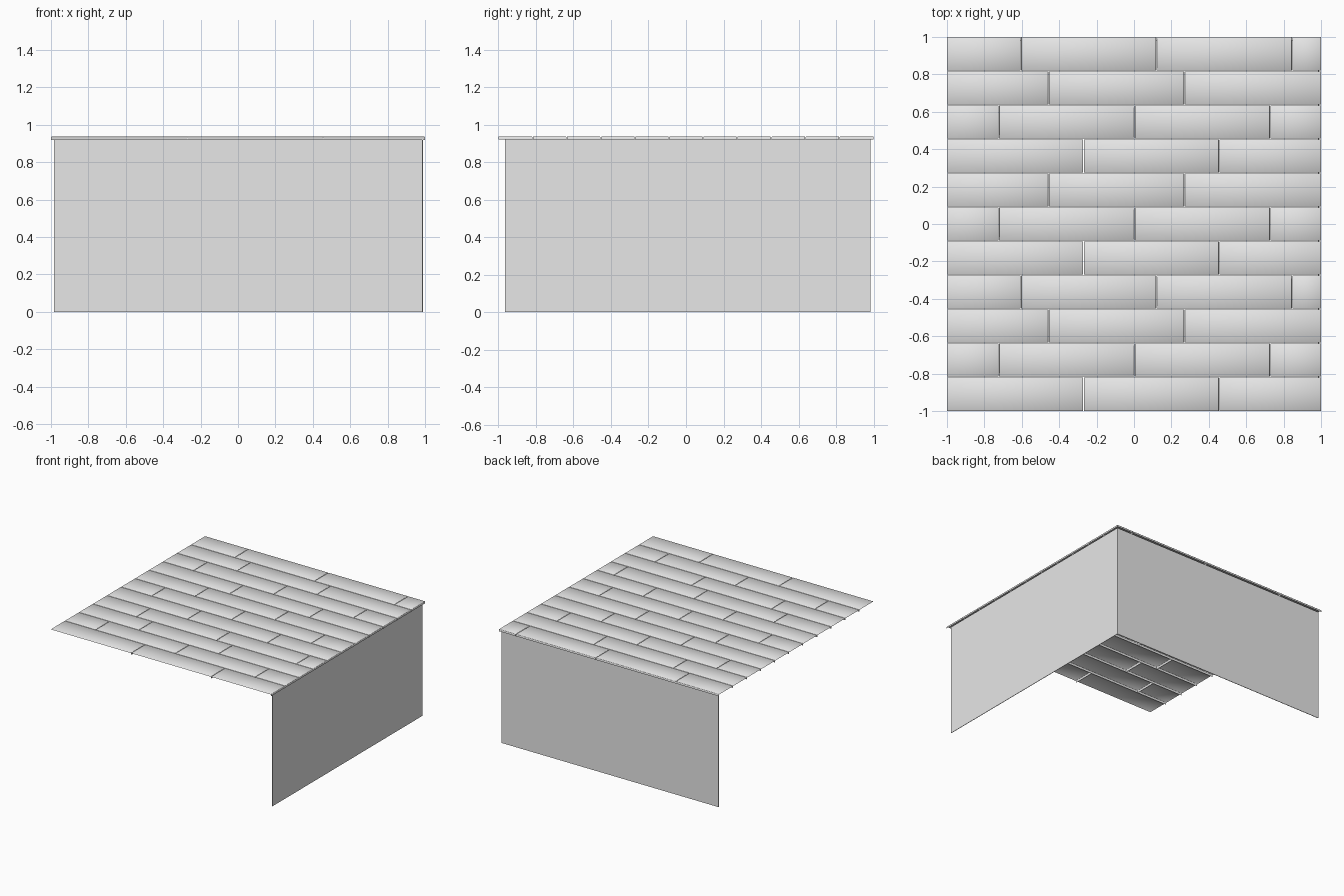
import bpy, bmesh

if "Cube" in bpy.data.objects:
    bpy.data.objects.remove(bpy.data.objects["Cube"])

# One flat colour for everything
grey = bpy.data.materials.new("plain_grey")
grey.diffuse_color = (0.8, 0.8, 0.8, 1)
grey.use_nodes = True
grey.node_tree.nodes["Principled BSDF"].inputs["Base Color"].default_value = grey.diffuse_color


def finish(name, bm, smooth=False):
    mesh = bpy.data.meshes.new(name)
    bm.to_mesh(mesh)
    bm.free()
    mesh.materials.append(grey)
    obj = bpy.data.objects.new(name, mesh)
    bpy.context.collection.objects.link(obj)
    if smooth:
        bpy.ops.object.select_all(action='DESELECT')
        obj.select_set(True)
        bpy.context.view_layer.objects.active = obj
        bpy.ops.object.shade_smooth_by_angle(angle=0.9)
    return obj


def wall(name, lo, hi):
    bm = bmesh.new()
    bmesh.ops.create_cube(bm, size=1)
    for v in bm.verts:
        for i in range(3):
            v.co[i] = (lo[i] + hi[i]) / 2 + v.co[i] * (hi[i] - lo[i])
    finish(name, bm)


TOP, LOW, GAP, RIM = 0.937, 0.92, 0.0015, 0.003


def plank(bm, x0, x1, y0, y1):
    # Top face with softened rim and hanging sides; open underneath
    def ring(d, z):
        return [bm.verts.new((x, y, z)) for x, y in
                ((x0 + d, y0 + d), (x1 - d, y0 + d), (x1 - d, y1 - d), (x0 + d, y1 - d))]
    low, mid, top = ring(0, LOW), ring(0, TOP - RIM), ring(RIM, TOP)
    bm.faces.new(top)
    # Outer front and left borders of the floor have no side faces
    skip = {0: y0 < -0.99, 3: x0 < -0.99}
    for i in range(4):
        j = (i + 1) % 4
        bm.faces.new((mid[i], mid[j], top[j], top[i]))
        if not skip.get(i):
            bm.faces.new((low[i], low[j], mid[j], mid[i]))


# Staggered plank rows, front to back; first joint of each row
first_joint = [-0.27, -0.722, -0.456, -0.605, -0.27, -0.722,
               -0.456, -0.27, -0.722, -0.456, -0.605]
LENGTH, ROW = 0.725, 2 / 11
bm = bmesh.new()
for r, start in enumerate(first_joint):
    cuts = [-1] + [start + LENGTH * k for k in range(3) if start + LENGTH * k < 0.98] + [1]
    y0, y1 = -1 + r * ROW, -1 + (r + 1) * ROW
    for a, b in zip(cuts, cuts[1:]):
        plank(bm,
              a + (GAP if a > -1 else 0), b - (GAP if b < 1 else 0),
              y0 + (GAP if r > 0 else 0), y1 - (GAP if r < 10 else 0))
finish("floor_planks", bm, smooth=True)

# Two thin supporting walls meeting at the back right corner
wall("right_wall", (0.984, -0.965, 0), (0.988, 0.984, LOW))
wall("back_wall", (-0.985, 0.980, 0), (0.984, 0.984, LOW))
